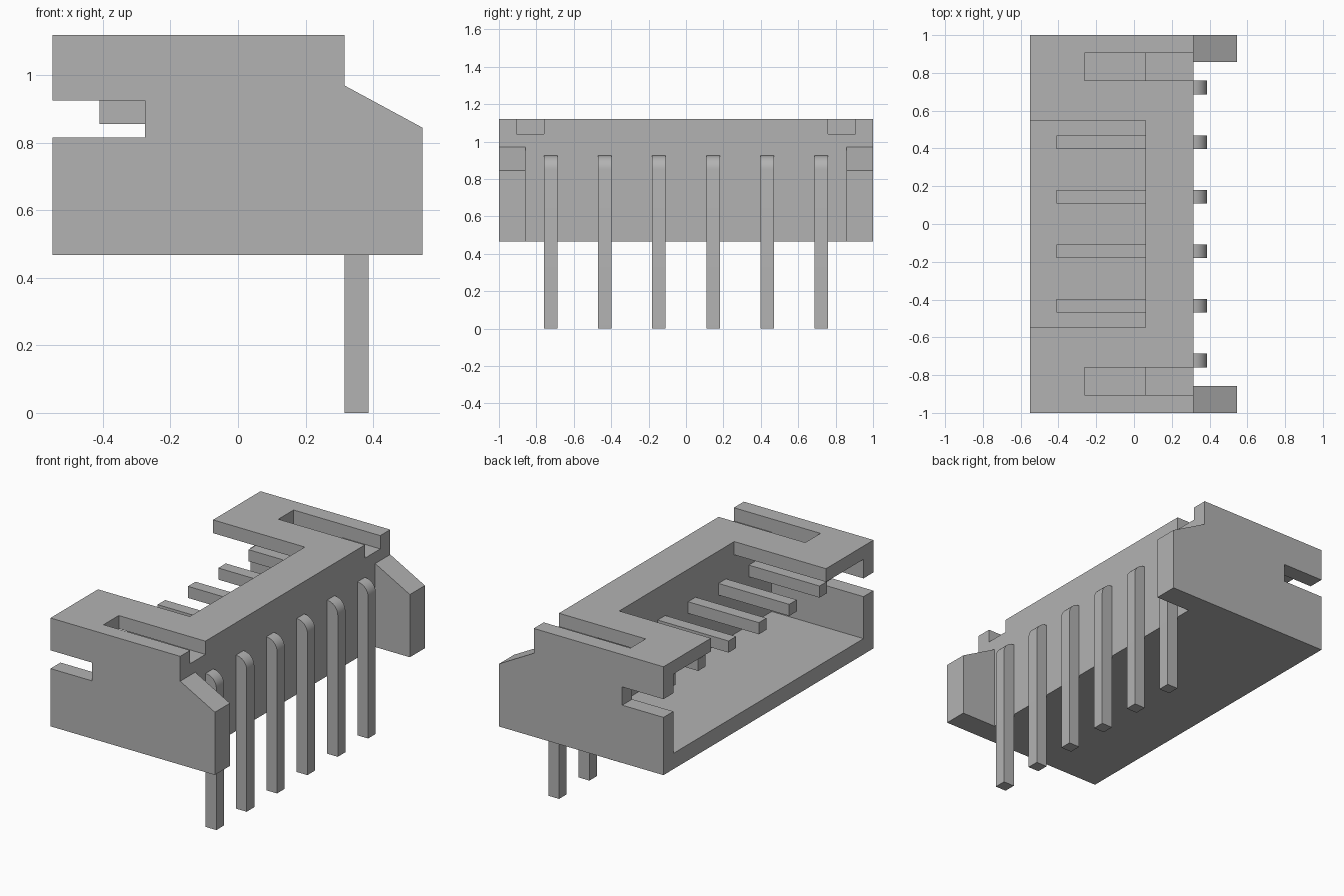
import bpy, bmesh
from math import sin, cos, pi, radians

cube = bpy.data.objects.get("Cube")
if cube:
    bpy.data.objects.remove(cube, do_unlink=True)

grey = bpy.data.materials.new("light grey")
grey.use_nodes = True
colour = (0.45, 0.45, 0.45, 1)
grey.diffuse_color = colour
grey.node_tree.nodes["Principled BSDF"].inputs["Base Color"].default_value = colour


def extrude_y(name, profile, y0, y1):
    """Solid from an x-z profile swept from y0 to y1."""
    bm = bmesh.new()
    face = bm.faces.new([bm.verts.new((x, y0, z)) for x, z in profile])
    swept = bmesh.ops.extrude_face_region(bm, geom=[face])["geom"]
    verts = [v for v in swept if isinstance(v, bmesh.types.BMVert)]
    bmesh.ops.translate(bm, verts=verts, vec=(0, y1 - y0, 0))
    bmesh.ops.recalc_face_normals(bm, faces=bm.faces)
    mesh = bpy.data.meshes.new(name)
    bm.to_mesh(mesh)
    bm.free()
    mesh.materials.append(grey)
    obj = bpy.data.objects.new(name, mesh)
    bpy.context.collection.objects.link(obj)
    return obj


def activate(obj):
    bpy.ops.object.select_all(action="DESELECT")
    obj.select_set(True)
    bpy.context.view_layer.objects.active = obj


def cut(obj, x0, x1, y0, y1, z0, z1):
    """Remove a box from the object."""
    box = extrude_y("cutter", [(x0, z0), (x1, z0), (x1, z1), (x0, z1)], y0, y1)
    box.hide_render = True
    mod = obj.modifiers.new("cut", "BOOLEAN")
    mod.operation = "DIFFERENCE"
    mod.solver = "EXACT"
    mod.object = box
    activate(obj)
    bpy.ops.object.modifier_apply(modifier=mod.name)
    bpy.data.objects.remove(box, do_unlink=True)


FRONT, BACK, INNER = -0.55, 0.315, 0.062
BOTTOM, TOP, CEILING = 0.467, 1.12, 1.04
SIDE = 0.905

# Housing: full end profile, then hollowed out
housing = extrude_y("housing", [
    (FRONT, BOTTOM), (0.546, BOTTOM), (0.546, 0.845),
    (BACK, 0.97), (BACK, TOP), (FRONT, TOP)], -1, 1)
cut(housing, BACK, 0.8, -0.857, 0.857, 0.3, 1.3)            # gap between rear wings
cut(housing, -0.8, INNER, -SIDE, SIDE, 0.562, CEILING)      # plug cavity
cut(housing, -0.8, INNER, -0.548, 0.548, 0.9, 1.3)          # opening in the roof
cut(housing, -0.8, -0.275, -1.2, 1.2, 0.815, 0.925)         # notches in the end walls
for y0, y1 in ((-SIDE, -0.76), (0.76, SIDE)):               # roof slots
    cut(housing, -0.263, 0.5, y0, y1, CEILING, 1.3)

# Six bent pins
R = 0.072
bend = [(BACK + R * cos(a), 0.925 - R + R * sin(a))
        for a in (i * pi / 16 for i in range(9))]
pin_profile = [(-0.41, 0.855), (BACK, 0.855), (BACK, 0), (BACK + R, 0)] + bend + [(-0.41, 0.925)]
for i in range(6):
    y = (i - 2.5) * 0.289
    pin = extrude_y(f"pin_{i + 1}", pin_profile, y - 0.036, y + 0.036)
    activate(pin)
    bpy.ops.object.shade_smooth_by_angle(angle=radians(30))
